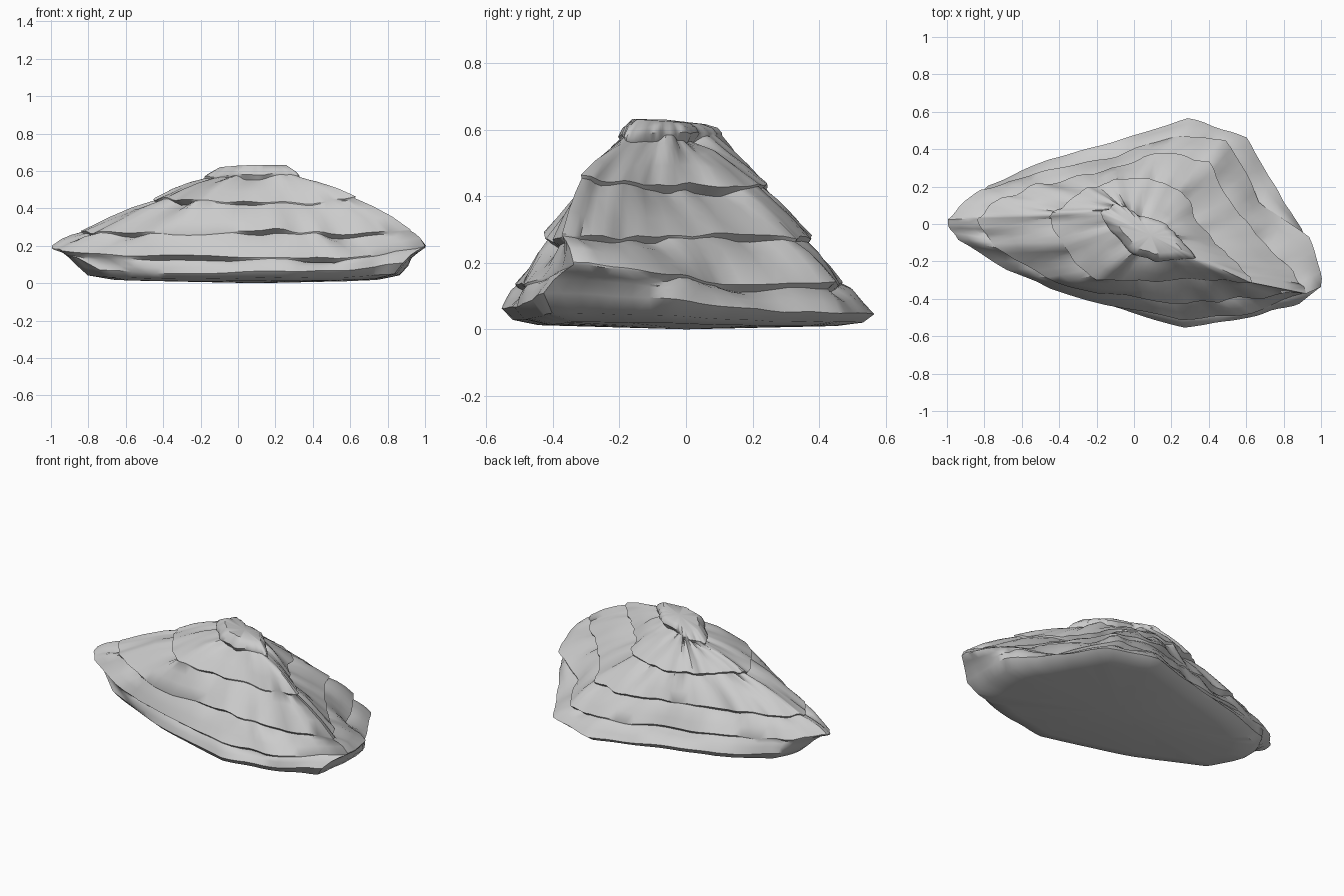
import bpy, bmesh, math
from mathutils import Vector, noise

if "Cube" in bpy.data.objects:
    bpy.data.objects.remove(bpy.data.objects["Cube"])

# Stratum edge outlines, 13 matching corners each: west tip, clockwise over the back
BASE = [(-.86,.02,.09),(-.78,.2,.09),(-.46,.345,.06),(-.07,.45,.05),(.285,.56,.045),(.6,.46,.05),(.77,.17,.06),
        (.91,-.06,.09),(.88,-.42,.11),(.62,-.495,.075),(.27,-.553,.065),(-.31,-.375,.05),(-.74,-.19,.07)]
EDGE1 = [(-1,.03,.2),(-.82,.18,.18),(-.46,.29,.15),(-.1,.37,.14),(.28,.47,.14),(.49,.445,.14),(.67,.12,.14),
         (.94,-.07,.17),(.995,-.33,.2),(.63,-.47,.14),(.25,-.515,.14),(-.45,-.345,.15),(-.95,-.09,.17)]
EDGE2 = [(-.84,.03,.28),(-.7,.13,.285),(-.44,.22,.28),(-.12,.29,.28),(.12,.385,.28),(.4,.33,.28),(.57,.05,.28),
         (.76,-.18,.28),(.92,-.36,.28),(.5,-.4,.27),(.2,-.43,.28),(-.35,-.34,.27),(-.74,-.13,.27)]
EDGE3 = [(-.46,.05,.45),(-.38,.1,.45),(-.25,.19,.45),(-.12,.24,.44),(.08,.245,.43),(.26,.17,.43),(.36,-.01,.43),
         (.5,-.17,.44),(.63,-.31,.46),(.4,-.29,.43),(.12,-.3,.43),(-.2,-.3,.44),(-.38,-.13,.45)]
EDGE4 = [(-.18,.06,.57),(-.13,.09,.58),(-.09,.105,.59),(-.04,.09,.59),(.03,.04,.59),(.14,.02,.59),(.2,-.03,.59),
         (.26,-.1,.59),(.33,-.18,.575),(.25,-.19,.59),(.12,-.2,.58),(-.01,-.16,.58),(-.12,-.04,.57)]
SUB = 7
N = 13 * SUB

def rough(i, seed, freq):
    """Noise that closes on itself around the ring."""
    a = 2 * math.pi * i / N
    return noise.noise(Vector((math.cos(a) * freq, math.sin(a) * freq, seed * 7.3 + .37)))

def ring(keys, seed, amp):
    """Half-rounded outline through the corners, roughened."""
    pts = []
    for k in range(13):
        o, a, b, c = (Vector(keys[(k + j) % 13]) for j in (-1, 0, 1, 2))
        for s in range(SUB):
            t, i = s / SUB, len(pts)
            curve = (2 * a + (b - o) * t + (2 * o - 5 * a + 4 * b - c) * t * t
                     + (3 * a - o - 3 * b + c) * t ** 3) / 2
            p = a.lerp(b, t).lerp(curve, .3)
            d = Vector((b.y - a.y, a.x - b.x, 0)).normalized()
            p -= d * amp * rough(i, seed, 5)
            p.z += amp * .7 * rough(i, seed + 20, 5)
            pts.append(p)
    return pts

def scaled(pts, s, c, z):
    return [Vector((c[0] + (p.x - c[0]) * s, c[1] + (p.y - c[1]) * s, z(p))) for p in pts]

levels = [ring(k, n, a) for n, (k, a) in enumerate(
    [(BASE, .012), (EDGE1, .022), (EDGE2, .03), (EDGE3, .025), (EDGE4, .01)])]

# Underside rings, then sloping layer faces that tuck in under each ledge
rings = [scaled(levels[0], .8, (.1, 0), lambda p: .01 + .2 * max(0, p.z - .05)),
         scaled(levels[0], .94, (.1, 0), lambda p: .02 + .45 * max(0, p.z - .045)), levels[0]]
for n in range(1, 5):
    low, up = levels[n - 1], levels[n]
    centre = sum(up, Vector()) / N
    depth = .02 if n == 4 else .038
    under = []
    for i in range(N):
        tip = min(1, .15 + min(i, N - i, abs(i - 8 * SUB)) / 9)   # ledges fade at the sharp ends
        cut = tip * min(1, max(.05, .38 + 1.9 * rough(i, n + 40, 3)))
        t = up[(i + 2) % N] - up[i - 2]
        normal = Vector((t.y, -t.x, 0)).normalized()
        to_centre = centre - up[i]
        to_centre.z = 0
        inward = (normal * (0 if n == 4 else 1) + to_centre.normalized() * .6).normalized()
        under.append(up[i] + inward * depth * cut - Vector((0, 0, .006 + .022 * cut)))
    for f in (.33, .67):
        rings.append([low[i].lerp(under[i], f) + Vector((0, 0, .01 + .012 * rough(i, n + 60 + f, 2)))
                      for i in range(N)])
    rings += [under, up]

# Summit cap
rings.append(scaled(levels[4], .92, (.09, -.06), lambda p: p.z + .018 - .03 * p.y))
rings.append(scaled(levels[4], .7, (.09, -.06), lambda p: .622 - .05 * p.y))

bm = bmesh.new()
rows = [[bm.verts.new(p) for p in r] for r in rings]
for a, b in zip(rows, rows[1:]):
    for i in range(N):
        j = (i + 1) % N
        bm.faces.new((a[i], b[i], b[j], a[j]))
for row, c in ((rows[0], (.1, 0, 0)), (rows[-1], (.09, -.06, .63))):
    v = bm.verts.new(c)
    for i in range(N):
        bm.faces.new((row[i], row[(i + 1) % N], v))
bmesh.ops.recalc_face_normals(bm, faces=bm.faces)
bmesh.ops.triangulate(bm, faces=bm.faces)

mesh = bpy.data.meshes.new("layered_rock")
bm.to_mesh(mesh)
bm.free()
rock = bpy.data.objects.new("layered_rock", mesh)
bpy.context.collection.objects.link(rock)

grey = bpy.data.materials.new("rock grey")
grey.diffuse_color = (.6, .6, .6, 1)
grey.use_nodes = True
grey.node_tree.nodes["Principled BSDF"].inputs["Base Color"].default_value = grey.diffuse_color
mesh.materials.append(grey)

bpy.context.view_layer.objects.active = rock
rock.select_set(True)
bpy.ops.object.shade_smooth_by_angle(angle=math.radians(40))
